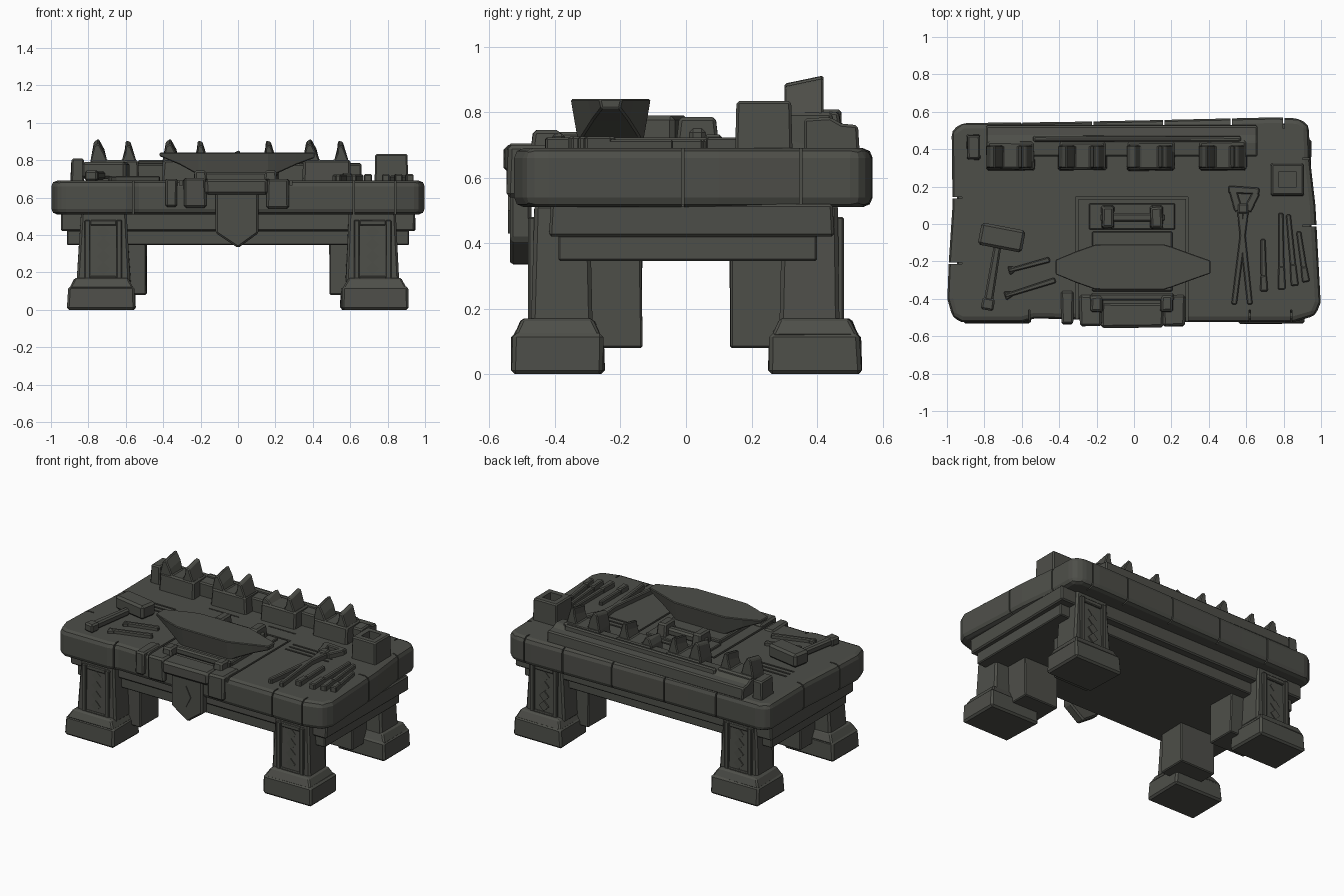
import bpy, bmesh, math, random
from mathutils import Vector

if "Cube" in bpy.data.objects:
    bpy.data.objects.remove(bpy.data.objects["Cube"])

random.seed(4)
stone = bpy.data.materials.new("dark_stone")
stone.diffuse_color = (0.075, 0.077, 0.066, 1)
stone.use_nodes = True
stone.node_tree.nodes["Principled BSDF"].inputs["Base Color"].default_value = stone.diffuse_color


def finish(name, bm, bevel=0.0, segs=1, hidden=False):
    bmesh.ops.recalc_face_normals(bm, faces=bm.faces)
    me = bpy.data.meshes.new(name)
    bm.to_mesh(me)
    bm.free()
    me.materials.append(stone)
    ob = bpy.data.objects.new(name, me)
    bpy.context.collection.objects.link(ob)
    if bevel:
        m = ob.modifiers.new("bevel", 'BEVEL')
        m.width, m.segments, m.limit_method = bevel, segs, 'ANGLE'
        m.use_clamp_overlap = False
    if hidden:
        ob.hide_render = True
        ob.hide_viewport = False
        ob.display_type = 'WIRE'
    return ob


def loft(name, rings, **kw):
    """Closed skin through rings of equal point count."""
    bm = bmesh.new()
    vs = [[bm.verts.new(p) for p in r] for r in rings]
    n = len(vs[0])
    for a, b in zip(vs, vs[1:]):
        for i in range(n):
            bm.faces.new((a[i], a[(i + 1) % n], b[(i + 1) % n], b[i]))
    bm.faces.new(vs[0])
    bm.faces.new(vs[-1])
    return finish(name, bm, **kw)


def prism(name, pts, axis, a, b, **kw):
    put = {'x': lambda p, t: (t, p[0], p[1]),
           'y': lambda p, t: (p[0], t, p[1]),
           'z': lambda p, t: (p[0], p[1], t)}[axis]
    return loft(name, [[put(p, t) for p in pts] for t in (a, b)], **kw)


def box(name, xs, ys, zs, inset=(0, 0), jit=0.0, **kw):
    """Box whose top is drawn in by inset; jit roughens the corners."""
    (x0, x1), (y0, y1), (z0, z1) = sorted(xs), sorted(ys), sorted(zs)
    rings = []
    for z, (i, j) in ((z0, (0, 0)), (z1, inset)):
        ring = [(x0 + i, y0 + j, z), (x1 - i, y0 + j, z), (x1 - i, y1 - j, z), (x0 + i, y1 - j, z)]
        rings.append([tuple(c + random.uniform(-jit, jit) * (k < 2) for k, c in enumerate(p)) for p in ring])
    return loft(name, rings, **kw)


def bar(name, p, q, w0, w1, z0, z1, bevel=0.006):
    """Flat-lying bar from p to q, width w0 to w1."""
    p, q = Vector(p), Vector(q)
    d = (q - p).normalized()
    n = Vector((-d.y, d.x))
    pts = [p + n * w0 / 2, q + n * w1 / 2, q - n * w1 / 2, p - n * w0 / 2]
    return prism(name, pts, 'z', z0, z1, bevel=bevel)


def cut(ob, boxes):
    """Subtract boxes with one hidden cutter."""
    bm = bmesh.new()
    for (x0, x1), (y0, y1), (z0, z1) in boxes:
        r = bmesh.ops.create_cube(bm, size=1)['verts']
        for v in r:
            v.co = ((x0 + x1) / 2 + v.co.x * (x1 - x0), (y0 + y1) / 2 + v.co.y * (y1 - y0),
                    (z0 + z1) / 2 + v.co.z * (z1 - z0))
    c = finish(ob.name + "_cutter", bm, hidden=True)
    m = ob.modifiers.new("cut", 'BOOLEAN')
    m.object, m.operation, m.solver, m.use_self = c, 'DIFFERENCE', 'EXACT', True


# Thick table top with seams between the rim stones
outline = [(-.97, -.50), (-.92, -.525), (-.60, -.525), (-.53, -.505), (-.30, -.51), (.30, -.525),
           (.85, -.525), (.97, -.49), (.998, -.42), (.97, .10), (.94, .36), (.935, .53), (.88, .565),
           (.75, .57), (.10, .555), (-.40, .545), (-.92, .54), (-.975, .50), (-.97, .10), (-.99, -.2), (-.998, -.40)]
slab = prism("table_top", outline, 'z', .51, .69, bevel=.03, segs=2)
s = .004
seams = [((x - s, x + s), (-.6, -.46), (.4, .8)) for x in (-.56, .62, .84)]
seams += [((x - s, x + s), (.51, .7), (.4, .8)) for x in (-.6, -.22, .16, .52, .8)]
seams += [((-1.1, -.92), (y - s, y + s), (.4, .8)) for y in (-.21, .14)]
seams += [((.9, 1.1), (y - s, y + s), (.4, .8)) for y in (-.01, .35)]
# Grooves framing the centre plate, plus shallow scored lines
seams += [((-.312, -.298), (-.60, .145), (.665, .8)), ((.278, .290), (-.60, .145), (.665, .8)),
          ((-.305, .284), (.133, .145), (.665, .8)), ((-.38, -.16), (.236, .244), (.682, .8)),
          ((.06, .26), (.236, .244), (.682, .8))]
for y in (.03, .07, .11):
    seams += [((-.82, -.54), (y - .006, y + .006), (.682, .8)), ((.33, .65), (y - .006, y + .006), (.682, .8))]
cut(slab, seams)

# Stepped apron below the top
box("apron_upper", (-.945, .945), (-.415, .45), (.42, .52), jit=.004, bevel=.008)
box("apron_lower", (-.915, .915), (-.39, .40), (.345, .425), bevel=.006)

# Legs, feet, inner blocks and carved panels at all four corners
for sx in (-1, 1):
    for sy in (-1, 1):
        tag = ("left" if sx < 0 else "right") + ("_front" if sy < 0 else "_back")
        X = lambda a, b: (sx * a, sx * b)
        Y = lambda a, b: (sy * a, sy * b)
        box("foot_" + tag, X(.55, .91), Y(.25, .533), (0, .125), (.004, .004), .006, bevel=.012)
        box("foot_cap_" + tag, X(.56, .90), Y(.258, .527), (.115, .17), (.03, .025), .004, bevel=.008)
        box("leg_" + tag, X(.575, .86), Y(.285, .472), (.14, .52), (.02, .012), .004, bevel=.012)
        box("inner_block_" + tag, X(.49, .75), Y(.135, .33), (.08, .36), jit=.003, bevel=.006)
        for k, (xa, xb, za, zb) in enumerate(((.62, .65, .15, .48), (.79, .82, .15, .48),
                                              (.65, .79, .15, .18), (.65, .79, .45, .48))):
            box(f"leg_frame_{tag}_{k}", X(xa, xb), Y(.44, .482 if k != 3 else .476), (za, zb), bevel=.005)
        for k in range(4):
            z = .22 + .065 * k
            prism(f"leg_carving_{tag}_{k}", [(sx * .72, z - .035), (sx * .755, z), (sx * .72, z + .035),
                  (sx * .685, z)], 'y', *Y(.44, .476 - .003 * k))

# Front centre: clasp stones, lip and hanging shield
box("clasp_left", (-.39, -.325), (-.535, -.36), (.55, .70), jit=.004, bevel=.01)
box("clasp_mid_left", (-.29, -.17), (-.545, -.38), (.545, .705), jit=.004, bevel=.012)
box("clasp_mid_right", (.155, .275), (-.545, -.38), (.54, .70), jit=.004, bevel=.012)
box("front_lip", (-.175, .16), (-.555, -.42), (.615, .70), jit=.003, bevel=.015)
prism("hanging_shield", [(-.12, .63), (.11, .63), (.11, .41), (0, .33), (-.12, .41)], 'y', -.538, -.472, bevel=.01)
prism("shield_carving", [(-.005, .43), (.03, .5), (-.005, .57), (-.04, .5)], 'y', -.544, -.53)

# Anvil bed with clamps
box("anvil_bed", (-.225, .205), (-.36, -.04), (.68, .715), bevel=.006)
box("bed_back_plate", (-.24, .22), (-.03, .11), (.68, .705), bevel=.005)
box("back_rod", (-.18, .165), (.01, .06), (.70, .75), bevel=.012)
box("front_rod", (-.235, .215), (-.41, -.37), (.69, .735), bevel=.01)
for x in (-.14, .12):
    box("back_clamp", (x - .035, x + .035), (-.03, .10), (.69, .785), (.006, .012), .003, bevel=.01)
for x in (-.20, .175):
    box("front_clamp", (x - .035, x + .035), (-.475, -.375), (.69, .745), (.006, .01), .003, bevel=.01)

# Anvil: body and two horns lofted along x
secs = [(-.42, .04, .822), (-.31, .085, .775), (-.21, .12, .72), (-.17, .122, .70), (.16, .122, .70),
        (.20, .11, .725), (.31, .07, .775), (.41, .035, .812)]
loft("anvil", [[(x, -.23 - h, .84), (x, -.23 + h, .84), (x, -.23 + h * .8, zb), (x, -.23 - h * .8, zb)]
               for x, h, zb in secs], bevel=.005)

# Back shelf and tool rack
prism("back_shelf", [(.36, .68), (.36, .78), (.44, .785), (.475, .765), (.525, .76), (.53, .68)], 'x', -.79, .66, bevel=.008)
box("shelf_step", (-.55, .58), (.43, .475), (.70, .80), (.01, .008), .004, bevel=.008)
box("left_post", (-.895, -.82), (.345, .48), (.68, .808), (.004, .006), .003, bevel=.008)
prong = [(-.13, .68), (-.128, .80), (-.11, .90), (-.085, .915), (-.055, .86), (-.04, .80),
         (.04, .80), (.055, .86), (.06, .905), (.085, .90), (.115, .80), (.13, .68)]
for k, cx in enumerate((-.66, -.275, .09, .475)):
    low = .06 if k == 2 else 0
    pts = [(cx + x, z - (low if x < -.05 and z > .85 else 0)) for x, z in prong]
    ob = prism(f"rack_holder_{k}", pts, 'y', .30, .42, bevel=.006)
    for v in ob.data.vertices:
        if v.co.y < .35 and v.co.z > .85:
            v.co.z -= .025
    box(f"rack_base_{k}", (cx - .13, cx + .13), (.285, .45), (.68, .80), (.006, .008), .004, bevel=.01)

# Hollow square pot at the right
pot = box("square_pot", (.73, .91), (.15, .325), (.68, .834), (.004, .004), bevel=.008)
cut(pot, [((.775, .865), (.195, .28), (.72, .9))])

# Hammer
bar("hammer_head", (-.825, -.05), (-.59, -.095), .12, .12, .70, .79, bevel=.014)
bar("hammer_handle", (-.73, -.12), (-.785, -.45), .04, .05, .695, .74, bevel=.01)
bar("hammer_pommel", (-.775, -.395), (-.787, -.46), .065, .07, .69, .745, bevel=.01)

# Chisels at the left
for p, q in (((-.67, -.25), (-.45, -.19)), ((-.69, -.385), (-.42, -.30))):
    bar("chisel", p, q, .022, .03, .68, .715)
    d = (Vector(q) - Vector(p)) * .15
    bar("chisel_tip", p, Vector(p) + d, .05, .025, .68, .712)

# Tongs
for p, q, w in (((.60, .09), (.535, -.43), .032), ((.565, .09), (.62, -.43), .032), ((.56, .07), (.525, .19), .045),
                ((.605, .07), (.655, .17), .045), ((.505, .185), (.67, .175), .04)):
    bar("tongs_part", p, q, w, w * .9, .68, .722)
box("tongs_pivot", (.555, .61), (.055, .11), (.69, .732), bevel=.008)

# Files and rods
for p, q in (((.69, -.08), (.695, -.36)), ((.785, .06), (.79, -.35)), ((.825, .05), (.86, -.33)), ((.88, -.04), (.92, -.31))):
    bar("file", p, q, .026, .034, .68, .717)
    d = (Vector(q) - Vector(p)) * .3
    bar("file_handle", Vector(q) - d, q, .034, .042, .68, .725)
